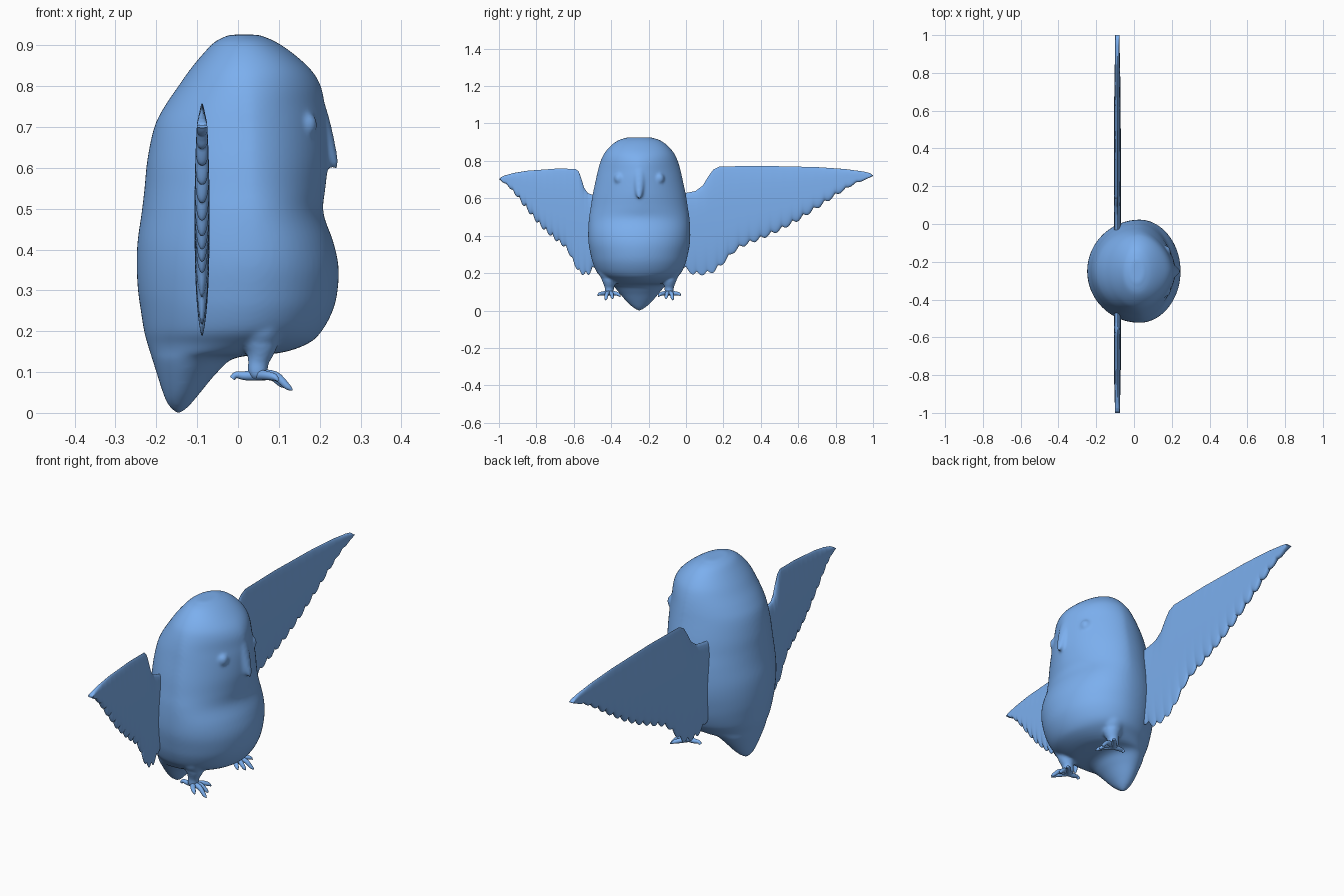
import bpy, bmesh, math
from mathutils import Vector

if "Cube" in bpy.data.objects:
    bpy.data.objects.remove(bpy.data.objects["Cube"])

CY = -0.25   # body centre line in y (the bird faces +x)

blue = bpy.data.materials.new("blue")
blue.diffuse_color = (0.20, 0.43, 0.86, 1)
blue.use_nodes = True
blue.node_tree.nodes["Principled BSDF"].inputs["Base Color"].default_value = blue.diffuse_color


def finish(obj, angle=60):
    bpy.ops.object.select_all(action='DESELECT')
    obj.select_set(True)
    bpy.context.view_layer.objects.active = obj
    bpy.ops.object.shade_smooth_by_angle(angle=math.radians(angle))
    obj.data.materials.clear()
    obj.data.materials.append(blue)


def loft(name, rings, angle=60):
    """Skin closed rings of equal length and cap both ends."""
    bm = bmesh.new()
    loops = [[bm.verts.new(p) for p in r] for r in rings]
    n = len(loops[0])
    for a, b in zip(loops, loops[1:]):
        for i in range(n):
            bm.faces.new((a[i], a[(i + 1) % n], b[(i + 1) % n], b[i]))
    bm.faces.new(loops[0][::-1])
    bm.faces.new(loops[-1])
    bmesh.ops.recalc_face_normals(bm, faces=bm.faces)
    mesh = bpy.data.meshes.new(name)
    bm.to_mesh(mesh)
    bm.free()
    obj = bpy.data.objects.new(name, mesh)
    bpy.context.collection.objects.link(obj)
    finish(obj, angle)
    return obj


def smooth_rows(rows, steps):
    """Catmull-Rom interpolation of a table of rows."""
    pts = [rows[0]] + rows + [rows[-1]]
    out = []
    for p0, p1, p2, p3 in zip(pts, pts[1:], pts[2:], pts[3:]):
        for k in range(steps):
            t = k / steps
            out.append([0.5 * (2 * b + (c - a) * t + (2 * a - 5 * b + 4 * c - d) * t * t
                               + (3 * b - a - 3 * c + d) * t ** 3)
                        for a, b, c, d in zip(p0, p1, p2, p3)])
    return out + [rows[-1]]


def lerp_table(table, y):
    for (y0, z0), (y1, z1) in zip(table, table[1:]):
        if y <= y1:
            return z0 + (z1 - z0) * (y - y0) / (y1 - y0)
    return table[-1][1]


# Body with tail: z, back x, front x, widest x, half width, front roundness
body_rows = [
    [0.000, -0.152, -0.138, -0.145, 0.008, 2.0],
    [0.020, -0.171, -0.117, -0.144, 0.038, 2.0],
    [0.050, -0.184, -0.092, -0.138, 0.070, 2.0],
    [0.100, -0.200, -0.050, -0.125, 0.112, 2.0],
    [0.135, -0.211, -0.005, -0.105, 0.142, 2.0],
    [0.147, -0.215, 0.105, -0.060, 0.164, 2.0],
    [0.170, -0.222, 0.172, -0.015, 0.192, 2.0],
    [0.200, -0.230, 0.205, 0.010, 0.224, 2.0],
    [0.250, -0.238, 0.232, 0.020, 0.247, 2.0],
    [0.300, -0.245, 0.244, 0.025, 0.260, 2.0],
    [0.360, -0.248, 0.246, 0.030, 0.271, 2.0],
    [0.420, -0.246, 0.233, 0.030, 0.273, 2.0],
    [0.490, -0.236, 0.209, 0.030, 0.269, 1.9],
    [0.550, -0.229, 0.214, 0.030, 0.260, 1.75],
    [0.620, -0.222, 0.221, 0.030, 0.249, 1.65],
    [0.700, -0.205, 0.219, 0.030, 0.232, 1.6],
    [0.750, -0.180, 0.213, 0.028, 0.221, 1.6],
    [0.800, -0.146, 0.203, 0.025, 0.206, 1.7],
    [0.840, -0.118, 0.179, 0.022, 0.187, 1.85],
    [0.880, -0.085, 0.135, 0.020, 0.153, 2.0],
    [0.910, -0.055, 0.090, 0.018, 0.112, 2.0],
    [0.926, -0.020, 0.050, 0.015, 0.060, 2.0],
]
rings = []
for z, xb, xf, xc, hw, n in smooth_rows(body_rows, 4):
    ring = []
    for i in range(72):
        a = 2 * math.pi * i / 72
        c, s = math.cos(a), math.sin(a)
        e = 2 / n if c > 0 else 1
        dx = (xf - xc) * c ** e if c > 0 else (xc - xb) * c
        dy = hw * math.copysign(abs(s) ** e, s)
        ring.append((xc + dx, CY + dy, z))
    rings.append(ring)
body = loft("body", rings, 80)
fused = [body]   # parts that melt into the body

# Beak: z, centre x, x radius, y radius
beak_rows = [[0.598, 0.241, 0.004, 0.004], [0.605, 0.236, 0.011, 0.010],
             [0.622, 0.222, 0.023, 0.019], [0.660, 0.210, 0.028, 0.028],
             [0.720, 0.201, 0.023, 0.032], [0.790, 0.186, 0.016, 0.036]]
fused.append(loft("beak", [[(x + rx * math.cos(k * math.pi / 12), CY + ry * math.sin(k * math.pi / 12), z)
                            for k in range(24)] for z, x, rx, ry in smooth_rows(beak_rows, 4)], 80))

# Wings: flat lens-shaped blades with a feathered lower edge, span measured from the root
top_edge = [(-0.06, 0.62), (0, 0.63), (0.05, 0.64), (0.09, 0.67), (0.12, 0.72), (0.145, 0.755),
            (0.18, 0.772), (0.4, 0.776), (0.7, 0.77), (0.85, 0.76), (0.95, 0.747), (0.985, 0.738), (1.0, 0.726)]
low_edge = [(-0.06, 0.27), (0, 0.235), (0.04, 0.21), (0.1, 0.21), (0.15, 0.225), (0.2, 0.27),
            (0.25, 0.325), (0.3, 0.36), (0.4, 0.40), (0.5, 0.445), (0.6, 0.50), (0.7, 0.565),
            (0.8, 0.63), (0.9, 0.685), (0.97, 0.708), (1.0, 0.722)]


def wing(name, root, scale, drop, feather):
    rings = []
    cols, rows = 190, 18
    for i in range(cols + 1):
        s = -0.06 + 1.06 * i / cols
        hi = lerp_table(top_edge, s) - drop * (0.4 + 0.6 * s)
        lo = lerp_table(low_edge, s) - 0.6 * drop * s * s
        lo -= 0.022 * abs(math.sin(math.pi * s / feather)) * min(1, 4 * (1 - s))
        side = []
        for j in range(rows + 1):
            u = -math.cos(math.pi * j / rows)
            z = (hi + lo) / 2 + u * (hi - lo) / 2
            lens = math.sqrt(max(0.12, 1 - ((z - 0.475) / 0.31) ** 2))
            side.append((z, 0.018 * lens * math.sqrt(max(0.0, 1 - u ** 4)) + 0.0005))
        y = root + scale * s
        rings.append([(-0.088 + h, y, z) for z, h in side] + [(-0.088 - h, y, z) for z, h in side[::-1]])
    return loft(name, rings, 50)


wing("long_wing", 0.0, 1.0, 0.004, 0.057)
wing("short_wing", -0.5, -0.5, 0.028, 0.071)


def tube(name, points):
    """Tapered smooth tube through (x, y, z, radius) points."""
    rows = smooth_rows(points, 4)
    rings = []
    for i, r in enumerate(rows):
        d = Vector(rows[min(i + 1, len(rows) - 1)][:3]) - Vector(rows[max(i - 1, 0)][:3])
        q = d.to_track_quat('Z', 'Y')
        rings.append([Vector(r[:3]) + q @ Vector((r[3] * math.cos(k * math.pi / 8),
                                                  r[3] * math.sin(k * math.pi / 8), 0))
                      for k in range(16)])
    return loft(name, rings, 80)


# Eyes, legs and toes, mirrored about the centre line
toes = [(0.085, 0.020, 0.056), (0.068, -0.018, 0.062), (0.050, 0.060, 0.078),
        (0.055, -0.058, 0.074), (-0.062, 0.0, 0.084)]
for label, side in (("left", 1), ("right", -1)):
    bpy.ops.mesh.primitive_uv_sphere_add(segments=24, ring_count=16, radius=1,
                                         location=(0.172, CY + side * 0.11, 0.705),
                                         rotation=(0, 0, side * 0.55))
    eye = bpy.context.object
    eye.name = label + "_eye"
    eye.scale = (0.021, 0.026, 0.028)
    finish(eye)
    fy = CY + side * 0.16
    leg = tube(label + "_leg", [[0.055, fy, 0.20, 0.060], [0.055, fy, 0.155, 0.038],
                                [0.05, fy, 0.125, 0.026], [0.048, fy, 0.100, 0.025], [0.048, fy, 0.080, 0.018]])
    fused += [eye, leg]
    for k, (dx, dy, z) in enumerate(toes):
        dy *= side
        blunt = 0.007 if dx < 0 else 0.002
        tube(f"{label}_toe_{k + 1}", [[0.048, fy, 0.093, 0.014],
                                      [0.048 + dx * 0.5, fy + dy * 0.6, 0.091, 0.011],
                                      [0.048 + dx * 0.85, fy + dy * 0.9, z + 0.009, 0.008],
                                      [0.048 + dx, fy + dy, z, blunt]])

# Melt eyes, beak and legs into the body with a soft blend
bpy.ops.object.select_all(action='DESELECT')
for part in fused:
    part.select_set(True)
bpy.context.view_layer.objects.active = body
bpy.ops.object.join()
remesh = body.modifiers.new("fuse", 'REMESH')
remesh.mode = 'VOXEL'
remesh.voxel_size = 0.0065
soften = body.modifiers.new("soften", 'SMOOTH')
soften.factor = 0.5
soften.iterations = 10
for mod in ("fuse", "soften"):
    bpy.ops.object.modifier_apply(modifier=mod)
finish(body, 180)
